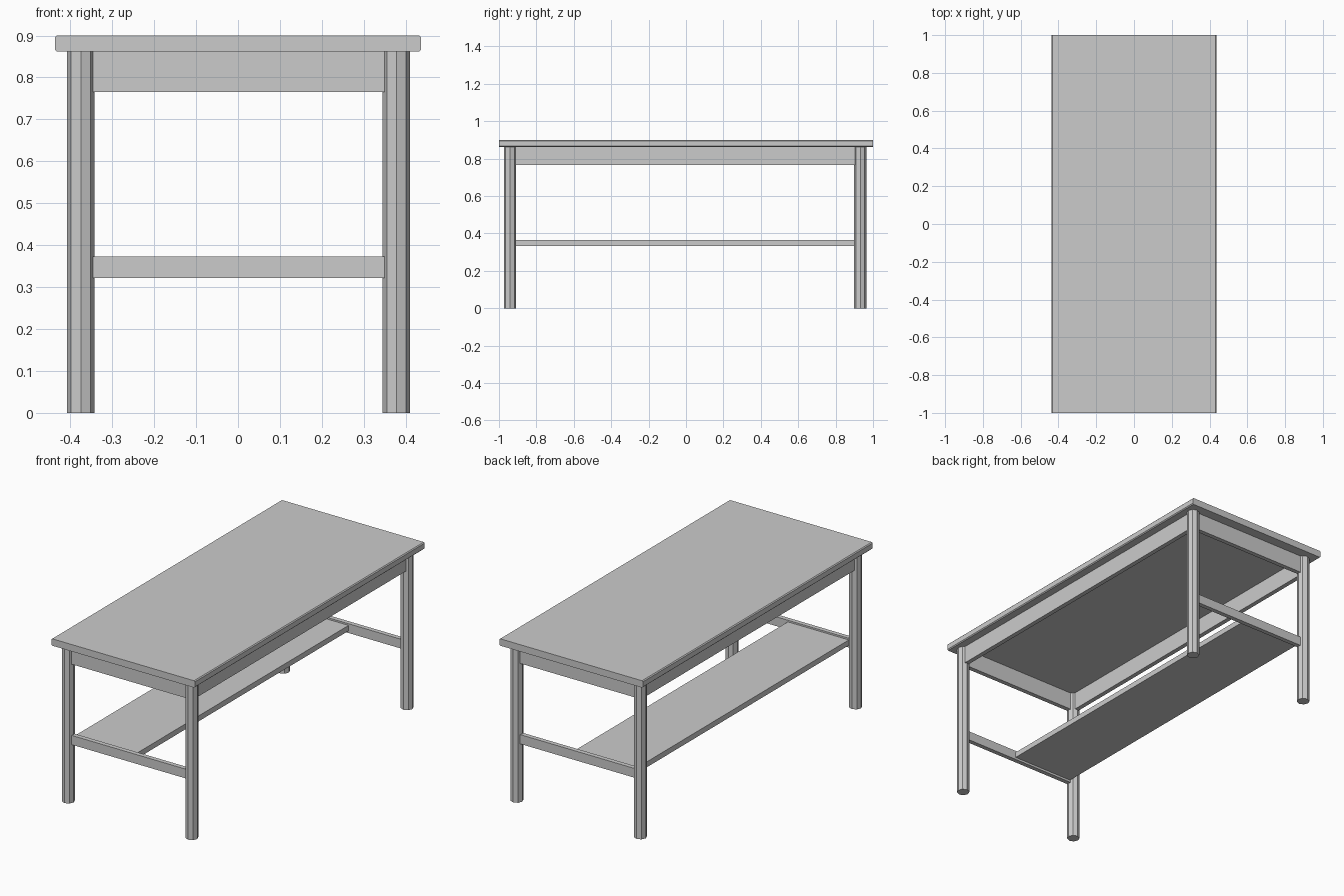
import bpy, math

if "Cube" in bpy.data.objects:
    bpy.data.objects.remove(bpy.data.objects["Cube"])

LEG_X = (-0.375, 0.378)      # leg centre lines
LEG_Y = (-0.941, 0.932)
LEG_R = 0.0328
TOP_Z = 0.862                # underside of the tabletop
BOARD = 0.025                # rail thickness


def box(name, x, y, z):
    """Box spanning the given (min, max) ranges."""
    bpy.ops.mesh.primitive_cube_add(size=1, location=[sum(r) / 2 for r in (x, y, z)])
    ob = bpy.context.object
    ob.name = name
    ob.scale = [r[1] - r[0] for r in (x, y, z)]
    bpy.ops.object.transform_apply(location=False, rotation=False, scale=True)
    return ob


def around(c, width=BOARD):
    return (c - width / 2, c + width / 2)


# Tabletop: profile with eased corners, extruded along the length
hw, z0, z1, e = 0.437, TOP_Z, 0.9, 0.005
profile = [(-hw + e, z0), (hw - e, z0), (hw, z0 + e), (hw, z1 - e),
           (hw - e, z1), (-hw + e, z1), (-hw, z1 - e), (-hw, z0 + e)]
n = len(profile)
verts = [(x, y, z) for y in (-1, 1) for x, z in profile]
faces = [list(range(n)), list(range(2 * n - 1, n - 1, -1))]
faces += [[i, i + n, (i + 1) % n + n, (i + 1) % n] for i in range(n)]
mesh = bpy.data.meshes.new("tabletop")
mesh.from_pydata(verts, [], faces)
bpy.context.collection.objects.link(bpy.data.objects.new("tabletop", mesh))

# Octagonal legs, corners on the axes
for y, end in zip(LEG_Y, ("front", "back")):
    for x, side in zip(LEG_X, ("left", "right")):
        bpy.ops.mesh.primitive_cylinder_add(vertices=8, radius=LEG_R, depth=TOP_Z,
                                            location=(x, y, TOP_Z / 2))
        bpy.context.object.name = f"{end}_{side}_leg"

# Rails and stretchers run between the legs, centred on them
inset = LEG_R - 0.004
span_x = (LEG_X[0] + inset, LEG_X[1] - inset)
span_y = (LEG_Y[0] + inset, LEG_Y[1] - inset)
for y, end in zip(LEG_Y, ("front", "back")):
    box(f"{end}_apron", span_x, around(y), (0.765, TOP_Z))
    box(f"{end}_stretcher", span_x, around(y), (0.322, 0.373))
for x, side in zip(LEG_X, ("left", "right")):
    box(f"{side}_apron", around(x), span_y, (0.765, TOP_Z))

# Half-width lower shelf resting between the stretchers
box("lower_shelf", (-0.342, 0.03),
    (LEG_Y[0] + BOARD / 2, LEG_Y[1] - BOARD / 2), (0.334, 0.364))
